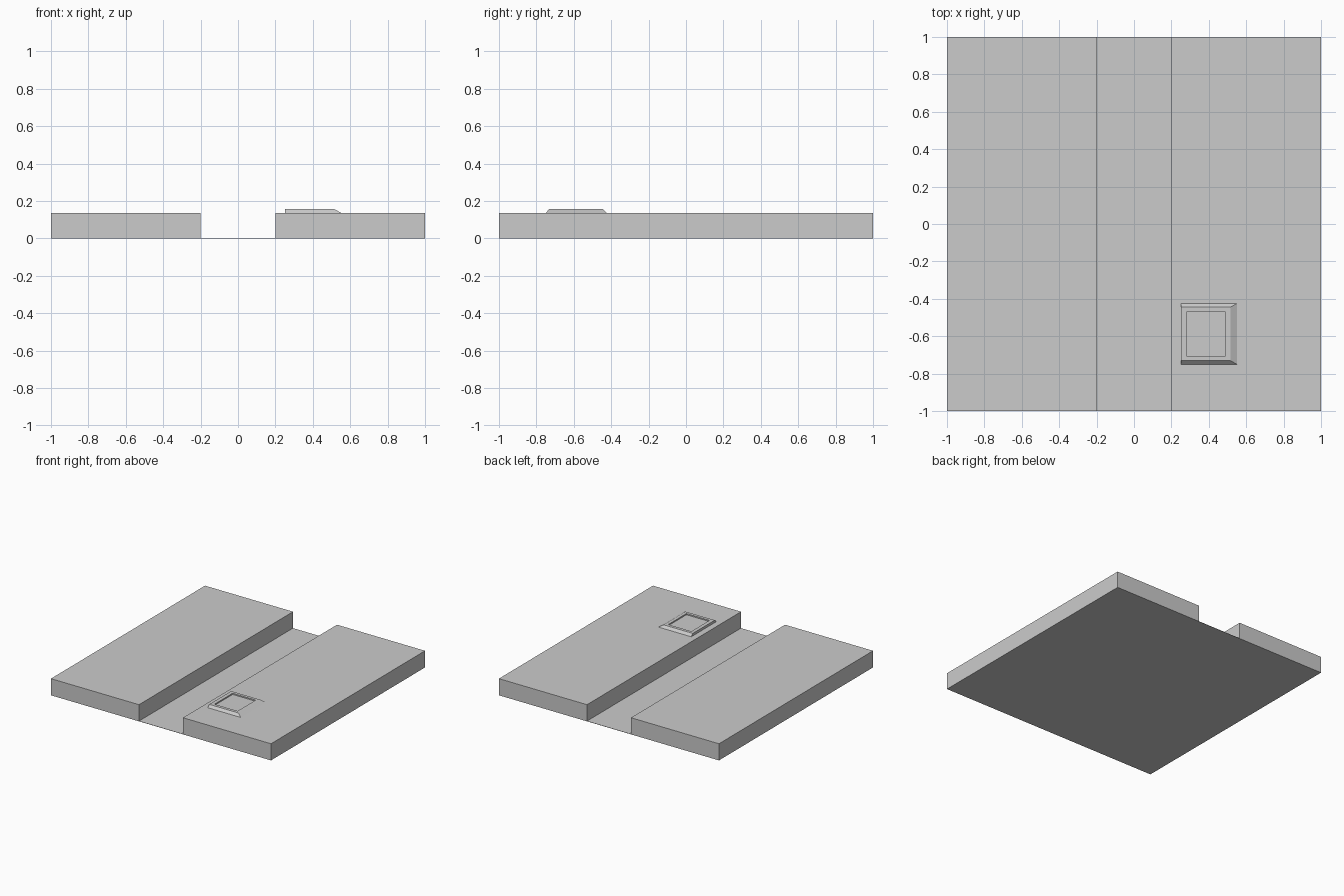
import bpy
import bmesh

cube = bpy.data.objects.get("Cube")
if cube:
    bpy.data.objects.remove(cube, do_unlink=True)

# One plain grey for everything
grey = bpy.data.materials.new("plain_grey")
grey.use_nodes = True
colour = (0.6, 0.6, 0.6, 1.0)
grey.diffuse_color = colour
grey.node_tree.nodes["Principled BSDF"].inputs["Base Color"].default_value = colour

WALL_TOP = 0.137
PAD_TOP = 0.157


def finish(name, bm):
    bmesh.ops.recalc_face_normals(bm, faces=bm.faces)
    mesh = bpy.data.meshes.new(name)
    bm.to_mesh(mesh)
    bm.free()
    mesh.materials.append(grey)
    obj = bpy.data.objects.new(name, mesh)
    bpy.context.collection.objects.link(obj)
    return obj


def ring(bm, x0, x1, y0, y1, z):
    return [bm.verts.new((x, y, z)) for x, y in ((x0, y0), (x1, y0), (x1, y1), (x0, y1))]


def bridge(bm, low, high):
    for i in range(4):
        j = (i + 1) % 4
        bm.faces.new((low[i], low[j], high[j], high[i]))


# Channelled slab: two raised banks either side of a thin floor
FLOOR = 0.002
profile = [(-1, 0), (1, 0), (1, WALL_TOP), (0.2, WALL_TOP),
           (0.2, FLOOR), (-0.2, FLOOR), (-0.2, WALL_TOP), (-1, WALL_TOP)]
bm = bmesh.new()
face = bm.faces.new([bm.verts.new((x, -1, z)) for x, z in profile])
swept = bmesh.ops.extrude_face_region(bm, geom=[face])["geom"]
bmesh.ops.translate(bm, vec=(0, 2, 0),
                    verts=[v for v in swept if isinstance(v, bmesh.types.BMVert)])
finish("channelled_slab", bm)

# Raised pad: upright inner side, three bevelled sides, shallow recess in the top
bm = bmesh.new()
foot = ring(bm, 0.25, 0.55, -0.75, -0.425, WALL_TOP)
rim = ring(bm, 0.25, 0.515, -0.73, -0.445, PAD_TOP)
lip = ring(bm, 0.28, 0.49, -0.705, -0.47, PAD_TOP)
floor = ring(bm, 0.28, 0.49, -0.705, -0.47, PAD_TOP - 0.01)
for low, high in ((foot, rim), (rim, lip), (lip, floor)):
    bridge(bm, low, high)
bm.faces.new(floor)
bm.faces.new(foot)
finish("raised_pad", bm)
